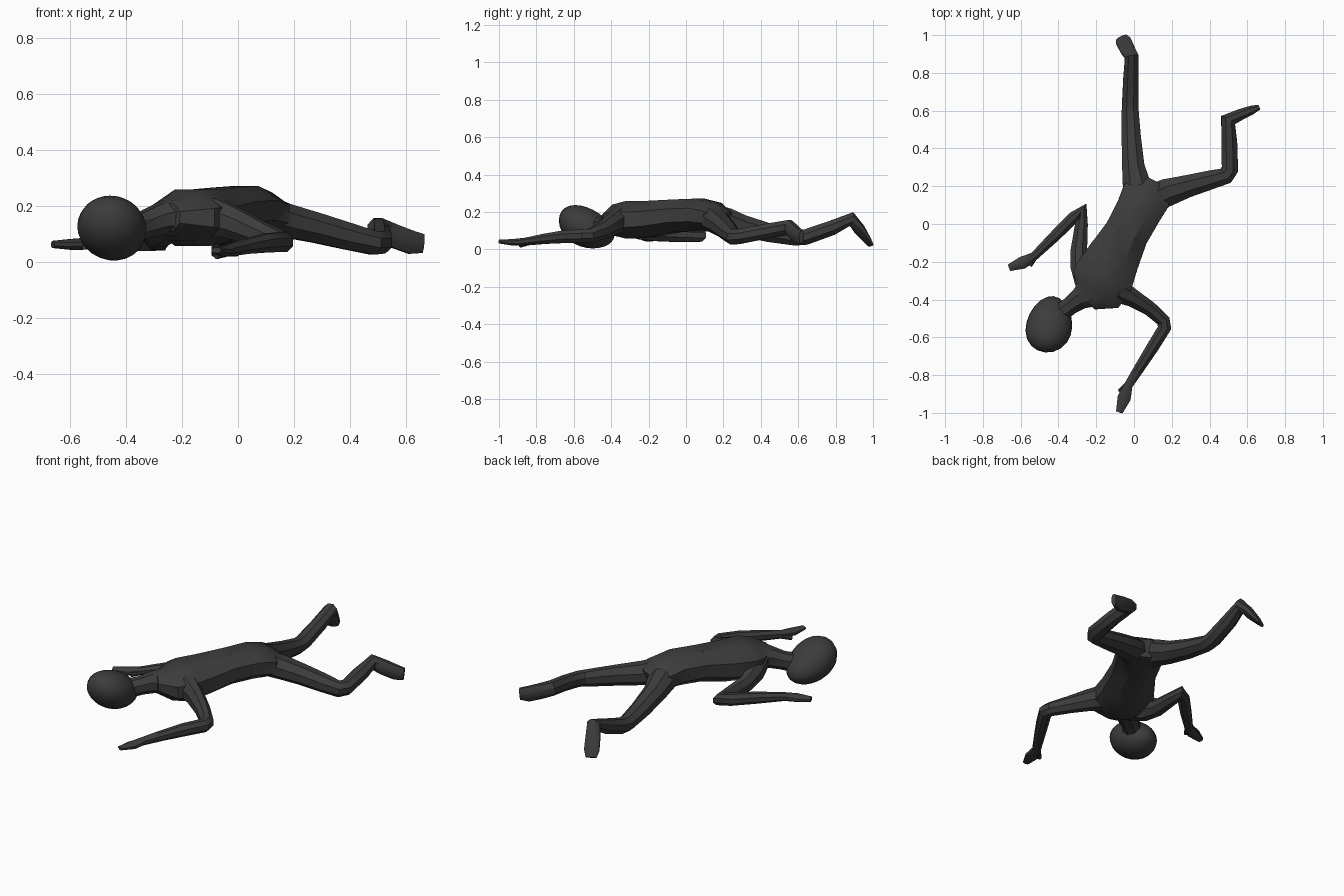
import bpy, bmesh, math
from mathutils import Vector

mat = bpy.data.materials.new("dark_grey")
mat.diffuse_color = (0.045, 0.045, 0.045, 1)
SIDES = 8


def finish(bm, name):
    bmesh.ops.recalc_face_normals(bm, faces=bm.faces)
    me = bpy.data.meshes.new(name)
    bm.to_mesh(me)
    bm.free()
    ob = bpy.data.objects.new(name, me)
    bpy.context.collection.objects.link(ob)
    me.materials.append(mat)
    return ob


def loft(name, stations):
    """Eight-sided tube through stations (x, y, z, half width, half height)."""
    bm = bmesh.new()
    pts = [Vector(s[:3]) for s in stations]
    segs = [(b - a).normalized() for a, b in zip(pts, pts[1:])]
    rings = []
    for i, (p, s) in enumerate(zip(pts, stations)):
        t = (segs[max(i - 1, 0)] + segs[min(i, len(segs) - 1)]).normalized()
        side = t.cross(Vector((0, 0, 1))).normalized()
        up = side.cross(t)
        ring = []
        for k in range(SIDES):
            a = 2 * math.pi * (k + 0.5) / SIDES
            ring.append(bm.verts.new(p + (side * math.cos(a) * s[3]
                                          + up * math.sin(a) * s[4]) * 1.07))
        rings.append(ring)
    for r, q in zip(rings, rings[1:]):
        for k in range(SIDES):
            n = (k + 1) % SIDES
            bm.faces.new((r[k], r[n], q[n], q[k]))
    bm.faces.new(rings[0])
    bm.faces.new(rings[-1])
    return finish(bm, name)


# Torso, lying face down from shoulders to crotch
body = loft("body", [
    (-.25, -.41, .16, .06, .05), (-.2, -.36, .158, .145, .083),
    (-.165, -.29, .158, .165, .102), (-.11, -.18, .163, .143, .098),
    (-.04, -.05, .18, .12, .088), (.025, .07, .185, .124, .088),
    (.065, .15, .172, .132, .08), (.1, .22, .15, .065, .05)])

parts = []
# Neck
parts.append(loft("neck", [
    (-.41, -.49, .11, .05, .05), (-.335, -.43, .132, .048, .048),
    (-.285, -.395, .15, .058, .055), (-.21, -.345, .162, .1, .072)]))

# Head: an egg, narrower and lower toward the chin
bm = bmesh.new()
bmesh.ops.create_uvsphere(bm, u_segments=20, v_segments=14, radius=1)
for v in bm.verts:
    x, y, z = v.co
    taper = 1 - 0.13 * y
    v.co = (-.448 + .121 * x * taper + .022 * y,
            -.531 + .149 * y - .012 * x,
            .117 + .109 * z * taper - .038 * y)
parts.append(finish(bm, "head"))

# Straight leg, raised at the ankle with the toes on the ground
parts.append(loft("straight_leg", [
    (.035, .11, .177, .078, .072), (.012, .22, .155, .073, .066),
    (-.003, .30, .127, .06, .058), (-.014, .45, .088, .052, .05),
    (-.02, .585, .062, .046, .042), (-.02, .64, .066, .044, .042),
    (-.016, .78, .115, .041, .04), (-.012, .885, .163, .037, .036),
    (-.035, .925, .11, .04, .028), (-.055, .965, .055, .042, .018),
    (-.066, .987, .022, .03, .01)]))

# Bent leg, foot turned out on its edge
parts.append(loft("bent_leg", [
    (.07, .12, .177, .078, .068), (.17, .165, .148, .074, .06),
    (.28, .199, .122, .06, .054), (.40, .232, .09, .051, .048),
    (.485, .255, .068, .046, .042), (.508, .29, .07, .045, .04),
    (.505, .43, .098, .042, .04), (.498, .55, .118, .042, .04),
    (.56, .578, .092, .03, .042), (.62, .602, .07, .024, .042),
    (.661, .618, .066, .014, .034)]))

# Arm folded back along the ribs
parts.append(loft("folded_arm", [
    (-.24, -.32, .15, .07, .07), (-.285, -.23, .115, .05, .065),
    (-.292, -.14, .088, .044, .045), (-.278, 0, .078, .034, .036),
    (-.27, .075, .075, .036, .034), (-.32, .035, .073, .032, .034),
    (-.42, -.065, .071, .03, .031), (-.53, -.172, .066, .023, .022),
    (-.59, -.205, .063, .034, .02), (-.662, -.232, .063, .018, .013)]))
parts.append(loft("folded_arm_thumb", [(-.52, -.17, .06, .014, .014),
                                       (-.55, -.222, .055, .01, .01)]))

# Arm reaching out past the head
parts.append(loft("reaching_arm", [
    (-.09, -.35, .162, .065, .07), (-.01, -.39, .137, .048, .057),
    (.08, -.445, .1, .039, .045), (.155, -.512, .074, .036, .037),
    (.162, -.55, .072, .036, .036), (.10, -.65, .068, .033, .034),
    (.03, -.76, .056, .028, .027), (-.03, -.855, .042, .023, .021),
    (-.052, -.92, .038, .036, .018), (-.078, -.997, .042, .018, .01)]))
parts.append(loft("reaching_arm_thumb", [(-.033, -.845, .037, .014, .014),
                                         (-.078, -.885, .02, .011, .01)]))

# Weld all parts into one skin
bpy.context.view_layer.objects.active = body
for p in parts:
    m = body.modifiers.new("weld_" + p.name, 'BOOLEAN')
    m.operation = 'UNION'
    m.solver = 'EXACT'
    m.object = p
    bpy.ops.object.modifier_apply(modifier=m.name)
    bpy.data.objects.remove(p)

# Tidy the seams where limbs meet the torso
bm = bmesh.new()
bm.from_mesh(body.data)
bmesh.ops.remove_doubles(bm, verts=bm.verts, dist=0.003)
bm.to_mesh(body.data)
bm.free()
body.select_set(True)
bpy.ops.object.shade_smooth_by_angle(angle=math.radians(35))
